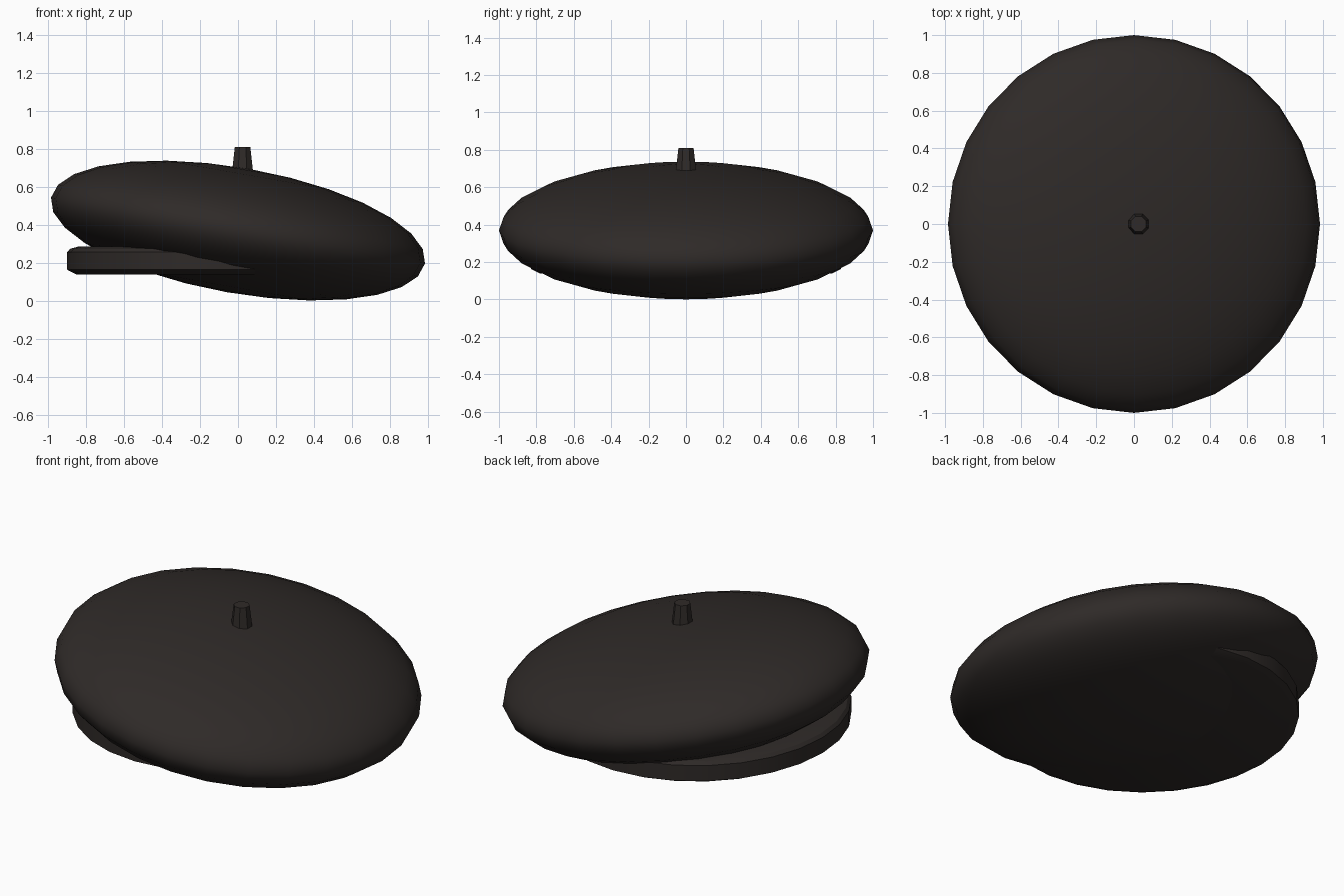
import bpy, math

if "Cube" in bpy.data.objects:
    bpy.data.objects.remove(bpy.data.objects["Cube"])

felt = bpy.data.materials.new("dark_felt")
felt.diffuse_color = (0.028, 0.023, 0.021, 1)
felt.use_nodes = True
felt.node_tree.nodes["Principled BSDF"].inputs["Base Color"].default_value = felt.diffuse_color


def finish(name, smooth=True):
    ob = bpy.context.object
    ob.name = name
    ob.data.materials.append(felt)
    if smooth:
        bpy.ops.object.shade_smooth_by_angle(angle=math.radians(30))
    return ob


def lathe(name, profile, sides, scale, loc):
    # closed solid turned from (radius, z) rings, capped at both ends
    verts, faces = [], []
    for r, z in profile:
        for i in range(sides):
            a = 2 * math.pi * i / sides
            verts.append((r * scale[0] * math.cos(a), r * scale[1] * math.sin(a), z))
    for k in range(len(profile) - 1):
        for i in range(sides):
            j = (i + 1) % sides
            faces.append((k * sides + i, k * sides + j,
                          (k + 1) * sides + j, (k + 1) * sides + i))
    faces.append(tuple(reversed(range(sides))))
    faces.append(tuple(range((len(profile) - 1) * sides, len(profile) * sides)))
    me = bpy.data.meshes.new(name)
    me.from_pydata(verts, [], faces)
    ob = bpy.data.objects.new(name, me)
    bpy.context.collection.objects.link(ob)
    bpy.ops.object.select_all(action='DESELECT')
    bpy.context.view_layer.objects.active = ob
    ob.select_set(True)
    ob.location = loc
    return finish(name)


# Crown: flattened sphere, tilted down to one side
bpy.ops.mesh.primitive_uv_sphere_add(segments=28, ring_count=14, radius=1,
                                     location=(0, 0, 0.369),
                                     rotation=(0, math.radians(10), 0))
bpy.context.object.scale = (1, 1, 0.33)
finish("crown")

# Headband: thin disc with rounded rim, mostly buried in the crown
lathe("headband",
      [(0.94, 0.138), (1.0, 0.163), (1.0, 0.255), (0.98, 0.273), (0.925, 0.285)],
      28, (0.80, 0.83), (-0.10, 0, 0))

# Stem on top
bpy.ops.mesh.primitive_cone_add(vertices=8, radius1=0.062, radius2=0.044, depth=0.15,
                                location=(0.024, 0, 0.735),
                                rotation=(0, 0, math.radians(22.5)))
finish("stem")
